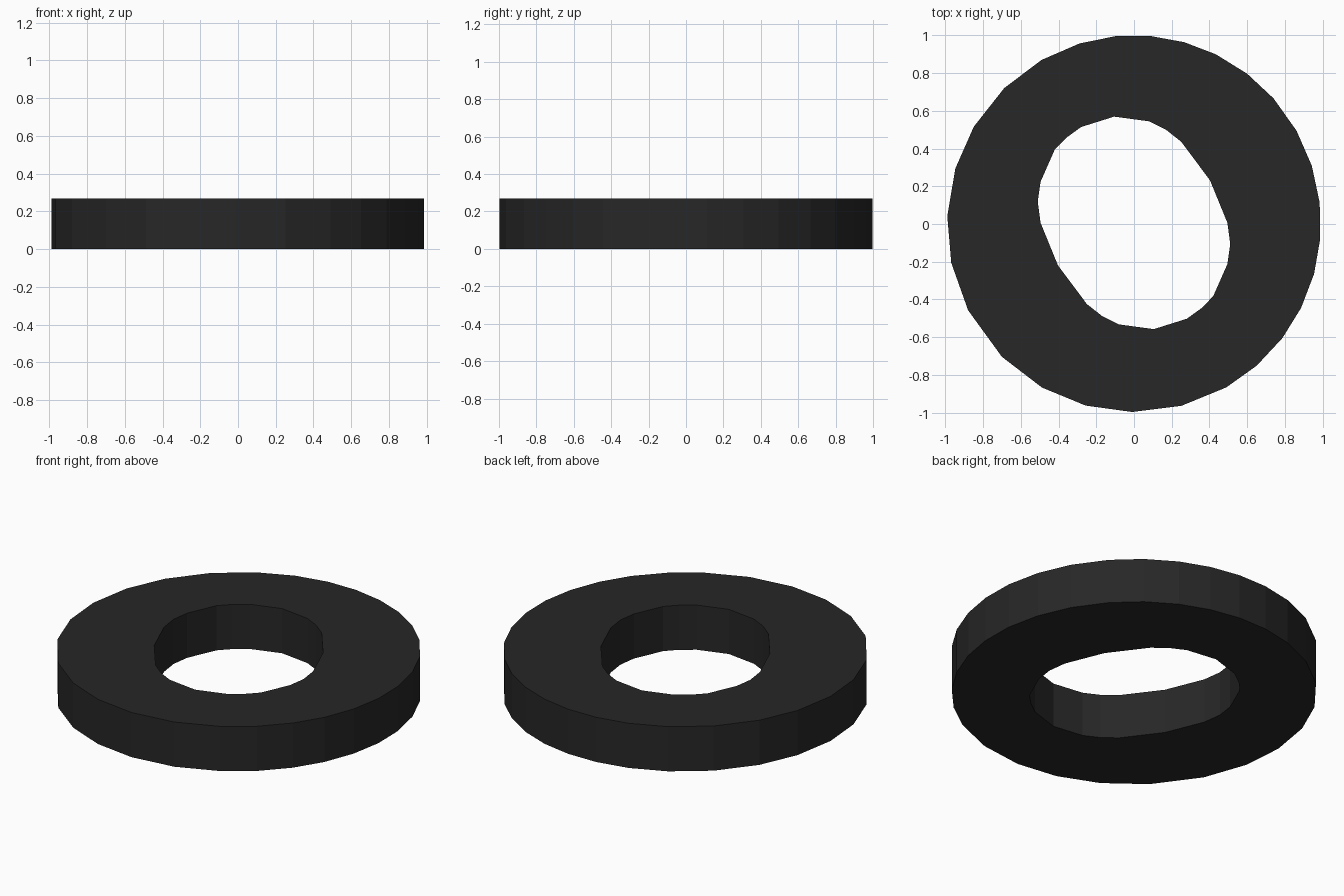
import bpy, bmesh
from math import radians, cos, sin

if "Cube" in bpy.data.objects:
    bpy.data.objects.remove(bpy.data.objects["Cube"])

HEIGHT = 0.268

# Outer rim: uneven steps around a near circle
rim_angles = [85, 74.4, 64, 52.8, 41.7, 29.5, 17.9, 6.4, -4.6, -15.5, -26.6,
              -37.4, -48.9, -60.4, -75.3, -90.6, -105, -119.5, -135, -152.6,
              -168, -182.3, -197, -211, -226, -240.3, -253.1, -264.3]
outer = [(0.99 * cos(radians(a)), 0.998 * sin(radians(a)) + 0.002) for a in rim_angles]

# Hole: half of the skewed oval, repeated by a half turn
half = [(-0.105, 0.563), (0.08, 0.538), (0.17, 0.493), (0.25, 0.43),
        (0.403, 0.225), (0.495, 0.0), (0.51, -0.113), (0.495, -0.218),
        (0.42, -0.388), (0.36, -0.45), (0.28, -0.508)]
inner = [(x, y + 0.006) for x, y in half] + [(-x, -y + 0.006) for x, y in half]

bm = bmesh.new()


def add_loop(points):
    verts = [bm.verts.new((x, y, 0)) for x, y in points]
    return [bm.edges.new((a, b)) for a, b in zip(verts, verts[1:] + verts[:1])]


# Fill between the loops, then raise a solid ring
edges = add_loop(outer) + add_loop(inner)
bmesh.ops.triangle_fill(bm, edges=edges, use_beauty=True, normal=(0, 0, 1))
base = bm.faces[:]
new = bmesh.ops.extrude_face_region(bm, geom=base, use_keep_orig=True)["geom"]
bmesh.ops.translate(bm, vec=(0, 0, HEIGHT),
                    verts=[g for g in new if isinstance(g, bmesh.types.BMVert)])
bmesh.ops.recalc_face_normals(bm, faces=bm.faces[:])

mesh = bpy.data.meshes.new("flat_ring")
bm.to_mesh(mesh)
bm.free()
ring = bpy.data.objects.new("flat_ring", mesh)
bpy.context.collection.objects.link(ring)

# Dark rubber colour
mat = bpy.data.materials.new("dark_rubber")
mat.diffuse_color = (0.02, 0.02, 0.02, 1)
mat.use_nodes = True
mat.node_tree.nodes["Principled BSDF"].inputs["Base Color"].default_value = mat.diffuse_color
mesh.materials.append(mat)
